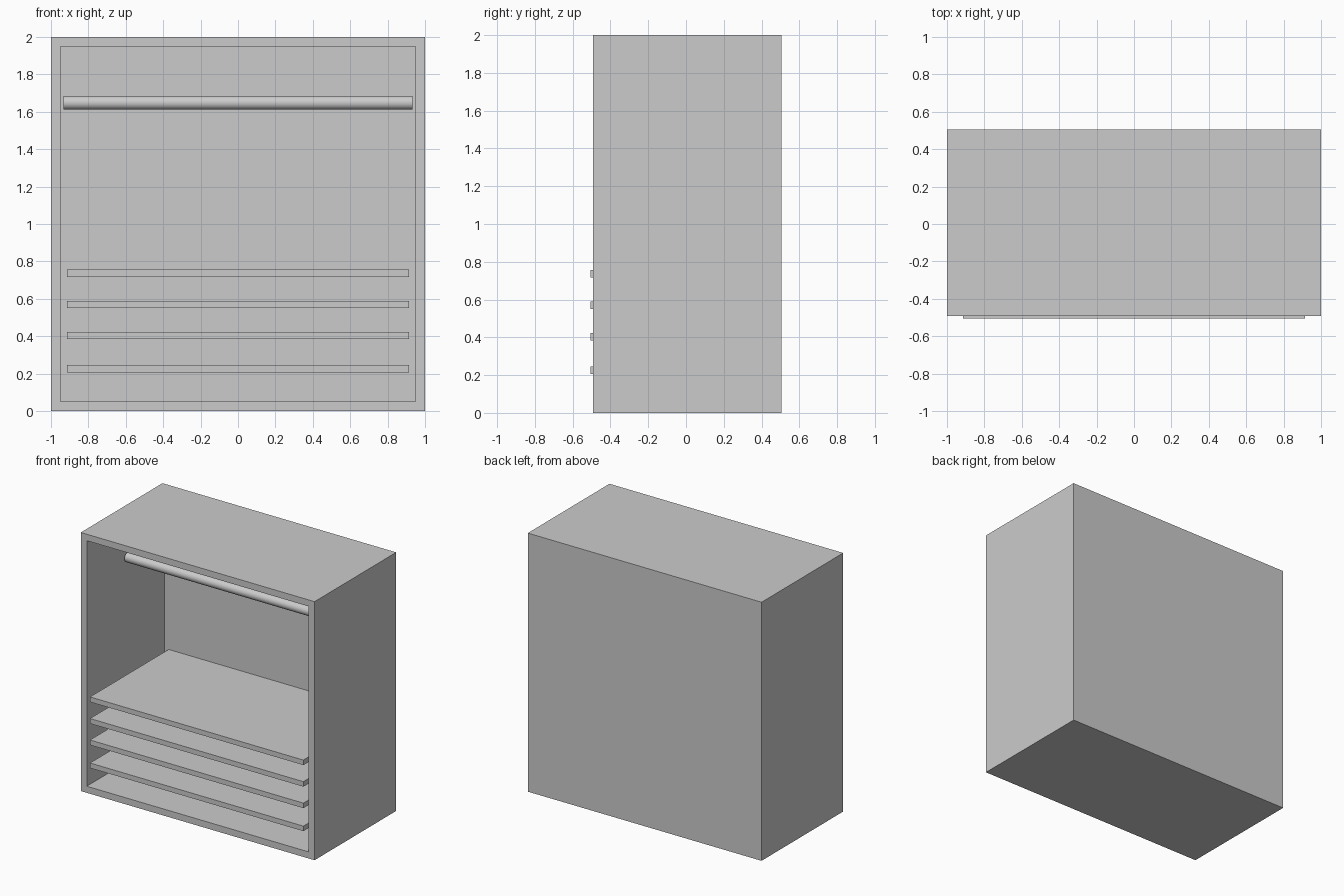
import bpy
import math

if "Cube" in bpy.data.objects:
    bpy.data.objects.remove(bpy.data.objects["Cube"])


def material(name, value):
    mat = bpy.data.materials.new(name)
    mat.diffuse_color = (value, value, value, 1)
    mat.use_nodes = True
    mat.node_tree.nodes["Principled BSDF"].inputs["Base Color"].default_value = mat.diffuse_color
    return mat


grey = material("grey", 0.6)


def box(name, x, y, z):
    """Box from (min, max) pairs on each axis."""
    bpy.ops.mesh.primitive_cube_add(size=1)
    ob = bpy.context.object
    ob.name = name
    ob.location = [(a + b) / 2 for a, b in (x, y, z)]
    ob.scale = [b - a for a, b in (x, y, z)]
    bpy.ops.object.transform_apply(location=True, rotation=False, scale=True)
    ob.data.materials.append(grey)
    return ob


FRONT, BACK, INNER_BACK = -0.493, 0.505, 0.456

# Cabinet shell, hollowed from the front
cabinet = box("cabinet", (-1, 1), (FRONT, BACK), (0, 2))
hollow = box("hollow_cutter", (-0.949, 0.949), (FRONT - 0.2, INNER_BACK), (0.051, 1.95))
cut = cabinet.modifiers.new("hollow", 'BOOLEAN')
cut.operation = 'DIFFERENCE'
cut.solver = 'EXACT'
cut.object = hollow
bpy.context.view_layer.objects.active = cabinet
bpy.ops.object.modifier_apply(modifier=cut.name)
bpy.data.objects.remove(hollow)

# Four shelves, slightly proud of the front
for i, z in enumerate((0.206, 0.384, 0.550, 0.717)):
    box(f"shelf_{i + 1}", (-0.913, 0.913), (-0.505, INNER_BACK), (z, z + 0.039))

# Hanging rail
bpy.ops.mesh.primitive_cylinder_add(vertices=48, radius=0.037, depth=1.864,
                                    location=(0, -0.02, 1.648),
                                    rotation=(0, math.pi / 2, 0))
rail = bpy.context.object
rail.name = "hanging_rail"
rail.data.materials.append(grey)
bpy.ops.object.shade_smooth_by_angle(angle=math.radians(40))
